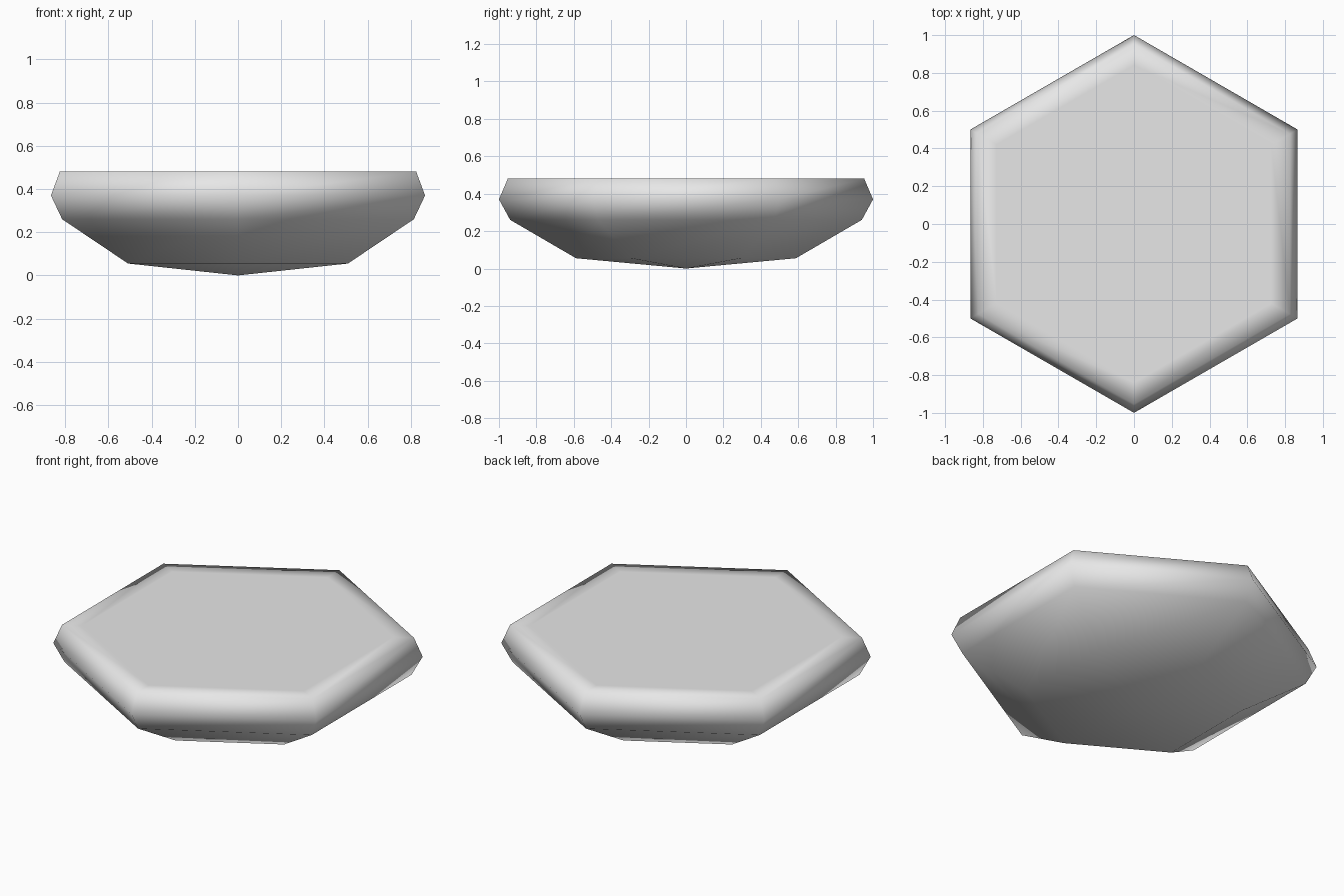
import bpy
import bmesh
from math import sin, cos, pi

if "Cube" in bpy.data.objects:
    bpy.data.objects.remove(bpy.data.objects["Cube"], do_unlink=True)

SIDES = 6
# Radius and height of each ring, from the underside up to the flat top
PROFILE = [(0.588, 0.055), (0.94, 0.26), (1.0, 0.37), (0.953, 0.48), (0.84, 0.48)]


def make_material(name, colour):
    mat = bpy.data.materials.new(name)
    mat.use_nodes = True
    mat.diffuse_color = colour
    mat.node_tree.nodes["Principled BSDF"].inputs["Base Color"].default_value = colour
    return mat


def make_ring(bm, radius, z):
    angles = [pi / 2 + 2 * pi * i / SIDES for i in range(SIDES)]
    return [bm.verts.new((radius * cos(a), radius * sin(a), z)) for a in angles]


bm = bmesh.new()
rings = [make_ring(bm, r, z) for r, z in PROFILE]

# Side bands
for low, high in zip(rings, rings[1:]):
    for i in range(SIDES):
        j = (i + 1) % SIDES
        bm.faces.new((low[i], low[j], high[j], high[i]))

# Shallow pointed underside and flat top
tip = bm.verts.new((0, 0, 0))
for i in range(SIDES):
    bm.faces.new((tip, rings[0][(i + 1) % SIDES], rings[0][i]))
bm.faces.new(rings[-1])

bmesh.ops.recalc_face_normals(bm, faces=bm.faces[:])
for face in bm.faces:
    face.smooth = True

mesh = bpy.data.meshes.new("hexagonal_tile")
bm.to_mesh(mesh)
bm.free()
mesh.materials.append(make_material("light grey", (0.8, 0.8, 0.8, 1)))
tile = bpy.data.objects.new("hexagonal_tile", mesh)
bpy.context.collection.objects.link(tile)
